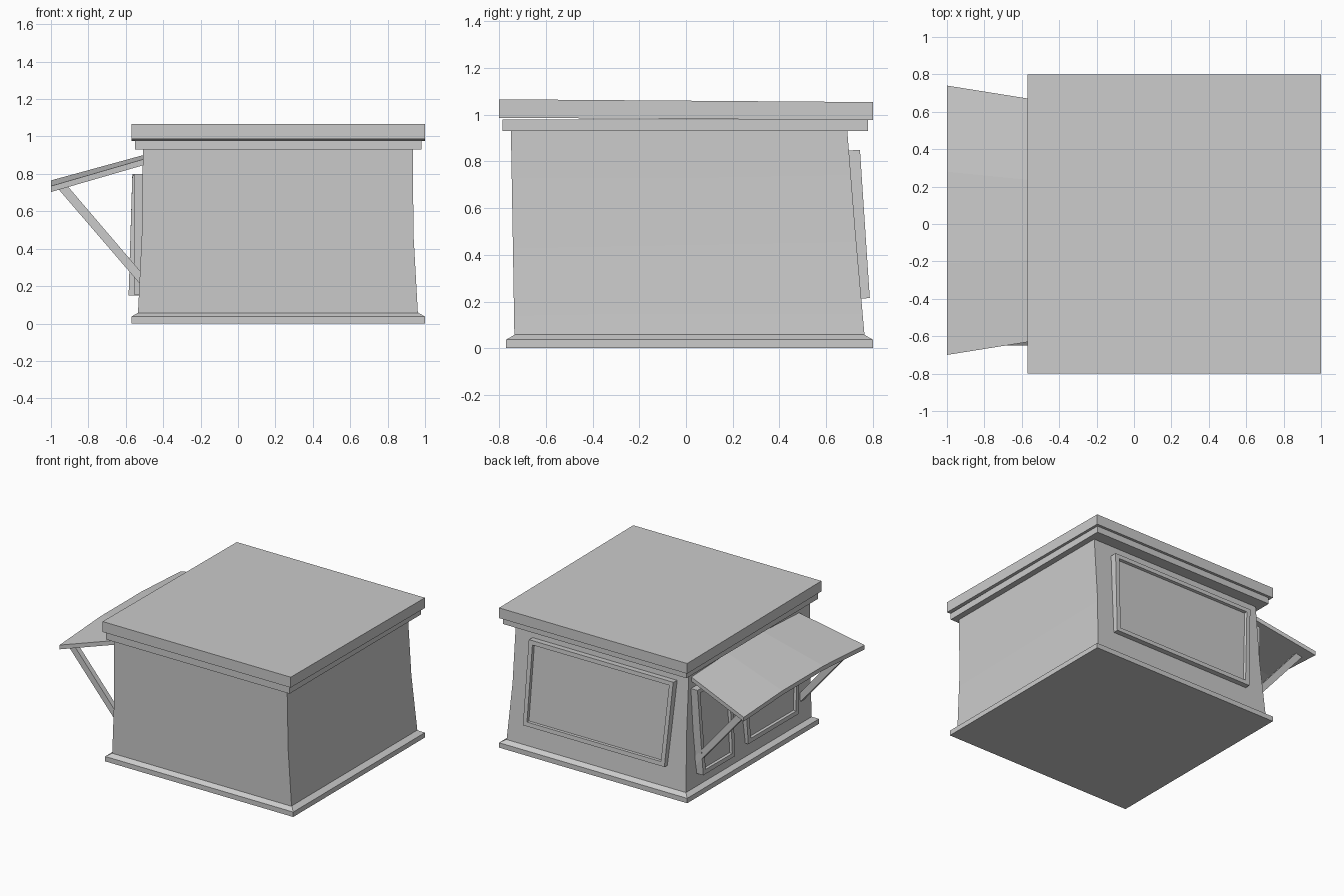
import bpy, bmesh, math
from mathutils import Vector

if "Cube" in bpy.data.objects:
    bpy.data.objects.remove(bpy.data.objects["Cube"])


def finish(name, bm, smooth=False):
    bmesh.ops.recalc_face_normals(bm, faces=bm.faces[:])
    me = bpy.data.meshes.new(name)
    bm.to_mesh(me)
    bm.free()
    ob = bpy.data.objects.new(name, me)
    bpy.context.collection.objects.link(ob)
    if smooth:
        bpy.ops.object.select_all(action='DESELECT')
        ob.select_set(True)
        bpy.context.view_layer.objects.active = ob
        bpy.ops.object.shade_smooth_by_angle(angle=math.radians(30))
    return ob


def loft(name, rings, smooth=False):
    """Closed solid through rings of points."""
    bm = bmesh.new()
    vs = [[bm.verts.new(p) for p in r] for r in rings]
    n = len(vs[0])
    for a, b in zip(vs, vs[1:]):
        for i in range(n):
            j = (i + 1) % n
            bm.faces.new((a[i], a[j], b[j], b[i]))
    bm.faces.new(vs[0])
    bm.faces.new(vs[-1])
    return finish(name, bm, smooth)


def rect(x0, x1, y0, y1, z, tilt=0.0):
    """Level rectangle; tilt lowers the back edge and raises the front."""
    return [(x0, y0, z + tilt), (x1, y0, z + tilt), (x1, y1, z - tilt), (x0, y1, z - tilt)]


def framed_panel(name, corners, back, border=0.045, depth=0.02):
    """Skewed slab with a raised border around a recessed pane."""
    bm = bmesh.new()
    front = [bm.verts.new(c) for c in corners]
    rear = [bm.verts.new(Vector(c) + Vector(back)) for c in corners]
    face = bm.faces.new(front)
    bm.faces.new(rear[::-1])
    for i in range(4):
        j = (i + 1) % 4
        bm.faces.new((front[i], front[j], rear[j], rear[i]))
    bmesh.ops.recalc_face_normals(bm, faces=bm.faces[:])
    bmesh.ops.inset_individual(bm, faces=[face], thickness=border)
    bmesh.ops.inset_individual(bm, faces=[face], thickness=0.004, depth=-depth)
    return finish(name, bm)


# Plinth with sloped top edge
loft("base_plinth", [rect(-.57, 1, -.77, .8, 0), rect(-.57, 1, -.77, .8, .037),
                     rect(-.53, .96, -.73, .76, .06)])

# Gently flared walls
loft("walls", [rect(-.535, .962, -.735, .765, .05), rect(-.514, .938, -.742, .727, .48),
               rect(-.508, .935, -.75, .69, .94)], smooth=True)

# Trim under the roof, and the slightly tilted roof slab
loft("roof_trim", [rect(-.55, .98, -.785, .78, .93), rect(-.55, .98, -.785, .78, .979)])
loft("roof_slab", [rect(-.57, 1, -.8, .8, .982, .005), rect(-.57, 1, -.8, .8, 1.06, .006)])

# Large back board
framed_panel("back_board", [(.79, .745, .85), (-.415, .745, .85), (-.37, .787, .215), (.81, .787, .215)],
             (0, -.055, -.004))

# Door and window frames under the awning
framed_panel("side_door", [(-.565, .67, .8), (-.565, .26, .79), (-.585, .25, .15), (-.585, .63, .15)],
             (.075, 0, 0))
framed_panel("side_window", [(-.555, .11, .79), (-.555, -.57, .8), (-.555, -.55, .155), (-.555, .05, .155)],
             (.055, 0, 0))

# Bowed awning: one cross-section per station along y
stations = [(-.70, .735, -.62, .88), (-.21, .765, -.19, .902),
            (.28, .765, .23, .902), (.74, .74, .66, .885)]
t = .032
loft("awning", [[(-1, yo, zo), (-.5, yi, zi), (-.5, yi, zi - t), (-1, yo, zo - t)]
                for yo, zo, yi, zi in stations])

# Diagonal awning braces
for name, y in (("awning_brace_front", -.63), ("awning_brace_back", .62)):
    loft(name, [[(-.97, s, .73), (-.92, s, .745), (-.51, s, .265), (-.51, s, .195)]
                for s in (y - .02, y + .02)])
